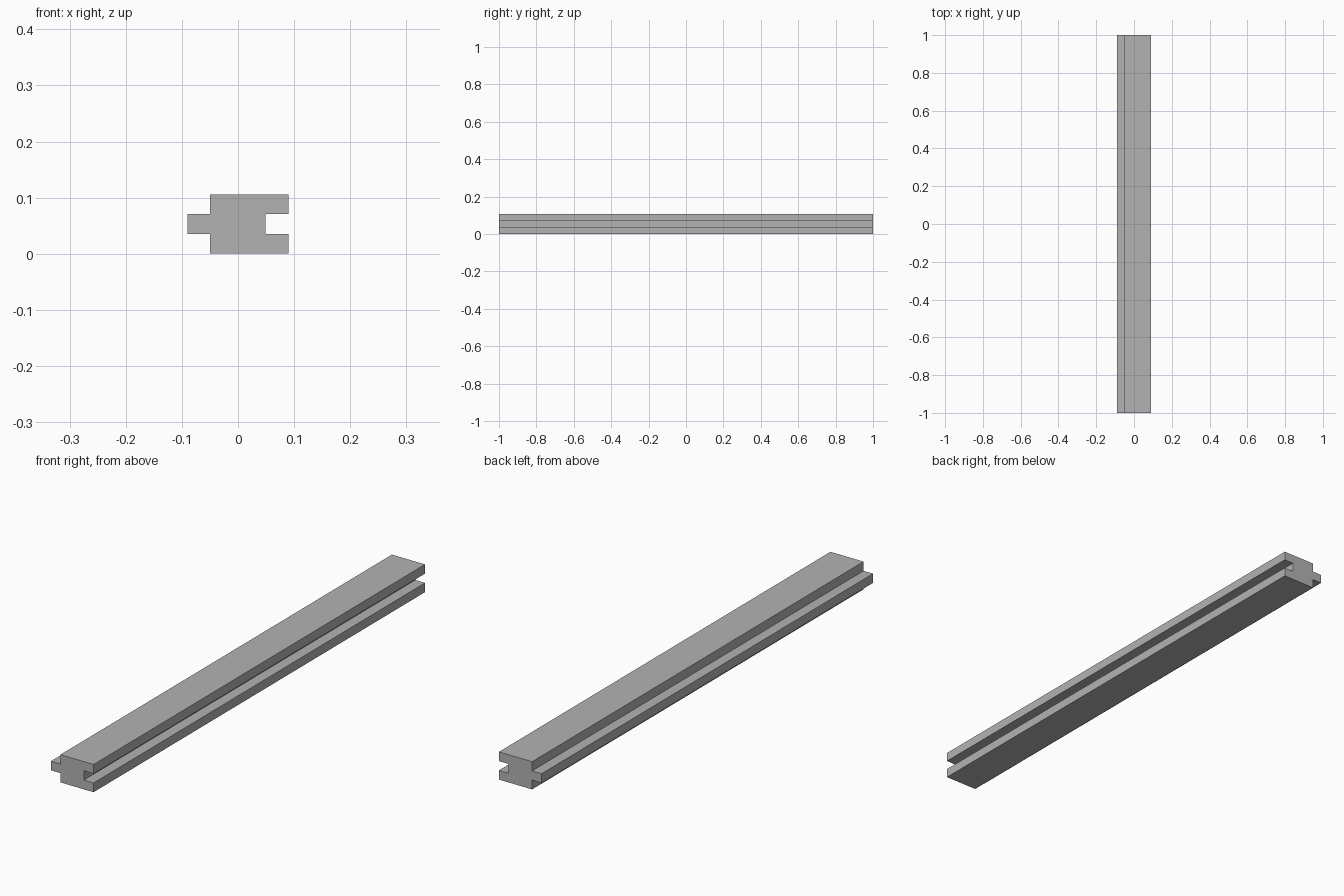
import bpy
import bmesh

cube = bpy.data.objects.get("Cube")
if cube:
    bpy.data.objects.remove(cube, do_unlink=True)

LENGTH = 2.0
HALF_WIDTH = 0.09
HEIGHT = 0.106
SHOULDER = -0.05        # where the tongue meets the body
GROOVE = 0.049          # floor of the groove
LOW, HIGH = HEIGHT / 3, HEIGHT * 2 / 3

# Plain grey
grey = bpy.data.materials.new("plain_grey")
grey.use_nodes = True
colour = (0.45, 0.45, 0.45, 1)
grey.diffuse_color = colour
grey.node_tree.nodes["Principled BSDF"].inputs["Base Color"].default_value = colour

# Tongue-and-groove cross-section, anticlockwise seen from the front
profile = [
    (SHOULDER, 0), (HALF_WIDTH, 0),
    (HALF_WIDTH, LOW), (GROOVE, LOW), (GROOVE, HIGH), (HALF_WIDTH, HIGH),
    (HALF_WIDTH, HEIGHT), (SHOULDER, HEIGHT),
    (SHOULDER, HIGH), (-HALF_WIDTH, HIGH), (-HALF_WIDTH, LOW), (SHOULDER, LOW),
]

# Plank: the section drawn out along its length
bm = bmesh.new()
front = bm.faces.new([bm.verts.new((x, -LENGTH / 2, z)) for x, z in profile])
drawn = bmesh.ops.extrude_face_region(bm, geom=[front], use_keep_orig=True)
back_verts = [v for v in drawn["geom"] if isinstance(v, bmesh.types.BMVert)]
bmesh.ops.translate(bm, verts=back_verts, vec=(0, LENGTH, 0))
bmesh.ops.recalc_face_normals(bm, faces=bm.faces)

mesh = bpy.data.meshes.new("tongue_and_groove_plank")
bm.to_mesh(mesh)
bm.free()
mesh.materials.append(grey)
plank = bpy.data.objects.new("tongue_and_groove_plank", mesh)
bpy.context.collection.objects.link(plank)
